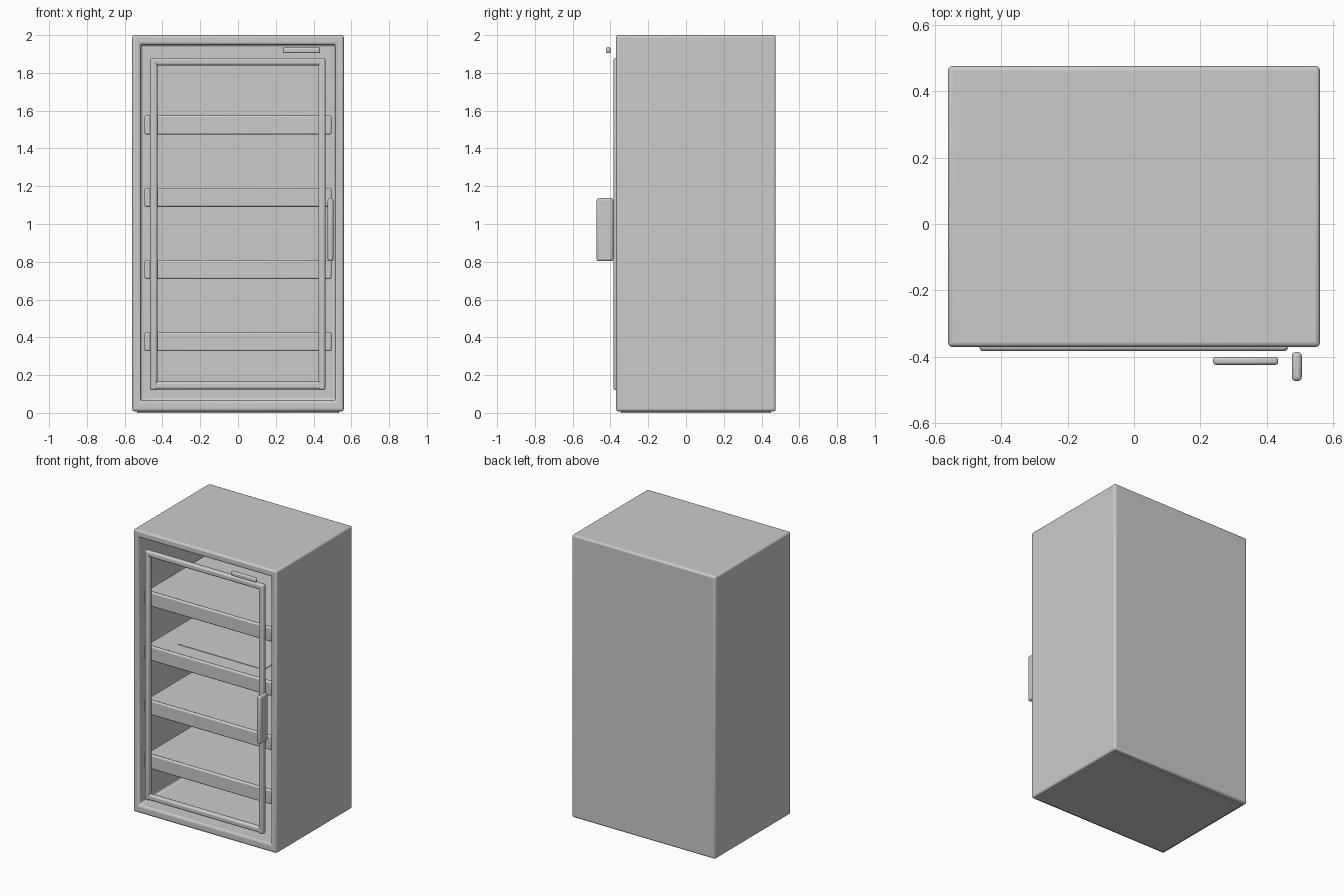
import bpy, bmesh

if "Cube" in bpy.data.objects:
    bpy.data.objects.remove(bpy.data.objects["Cube"])


def finish(bm, name, bevel, segments=3):
    bmesh.ops.recalc_face_normals(bm, faces=bm.faces[:])
    mesh = bpy.data.meshes.new(name)
    bm.to_mesh(mesh)
    bm.free()
    ob = bpy.data.objects.new(name, mesh)
    bpy.context.collection.objects.link(ob)
    if bevel:
        mod = ob.modifiers.new("bevel", 'BEVEL')
        mod.width = bevel
        mod.segments = segments
        mod.limit_method = 'ANGLE'
    bpy.ops.object.select_all(action='DESELECT')
    ob.select_set(True)
    bpy.context.view_layer.objects.active = ob
    bpy.ops.object.shade_smooth_by_angle()
    return ob


def add_box(bm, x, y, z):
    """Add a box spanning the given (low, high) ranges."""
    verts = bmesh.ops.create_cube(bm, size=1)["verts"]
    for v in verts:
        for i, (lo, hi) in enumerate((x, y, z)):
            v.co[i] = hi if v.co[i] > 0 else lo
    return verts


def box(name, x, y, z, bevel=0.0, segments=3):
    bm = bmesh.new()
    add_box(bm, x, y, z)
    return finish(bm, name, bevel, segments)


# Cabinet shell: one box, front face inset and pushed back into a cavity
bm = bmesh.new()
add_box(bm, (-0.56, 0.56), (-0.37, 0.475), (0.008, 2.0))
bm.normal_update()
front = min(bm.faces, key=lambda f: f.calc_center_median().y)
bmesh.ops.inset_individual(bm, faces=[front], thickness=0.045)
for v in front.verts:
    v.co.x = 0.515 if v.co.x > 0 else -0.515
    v.co.z = 1.95 if v.co.z > 1 else 0.065
cavity = bmesh.ops.extrude_discrete_faces(bm, faces=[front])["faces"][0]
for v in cavity.verts:
    v.co.y = 0.43
finish(bm, "cabinet_shell", 0.013)

# Base panel under the cabinet
box("base_panel", (-0.535, 0.535), (-0.345, 0.45), (0.0, 0.02))

# Door frame: four rounded bars
FRAME_Y = (-0.383, -0.347)
for side, x in (("left", (-0.465, -0.427)), ("right", (0.425, 0.463))):
    box("door_frame_" + side, x, FRAME_Y, (0.12, 1.88), 0.012)
for side, z in (("bottom", (0.125, 0.165)), ("top", (1.84, 1.88))):
    box("door_frame_" + side, (-0.445, 0.445), FRAME_Y, z, 0.012)

# Shelves: flat plate with a tall front lip
for i, top in enumerate((0.427, 0.809, 1.191, 1.574)):
    box(f"shelf_plate_{i + 1}", (-0.495, 0.495), (-0.325, 0.43),
        (top - 0.045, top - 0.014), 0.004, 2)
    box(f"shelf_lip_{i + 1}", (-0.495, 0.495), (-0.342, -0.315),
        (top - 0.1, top), 0.009)

# Thin mat lying on the third shelf
box("shelf_mat", (-0.335, 0.335), (-0.19, 0.26), (1.174, 1.18))

# Door handle and small control bar
box("door_handle", (0.475, 0.505), (-0.473, -0.385), (0.803, 1.137), 0.012)
box("control_bar", (0.238, 0.434), (-0.424, -0.4), (1.904, 1.936), 0.009)
